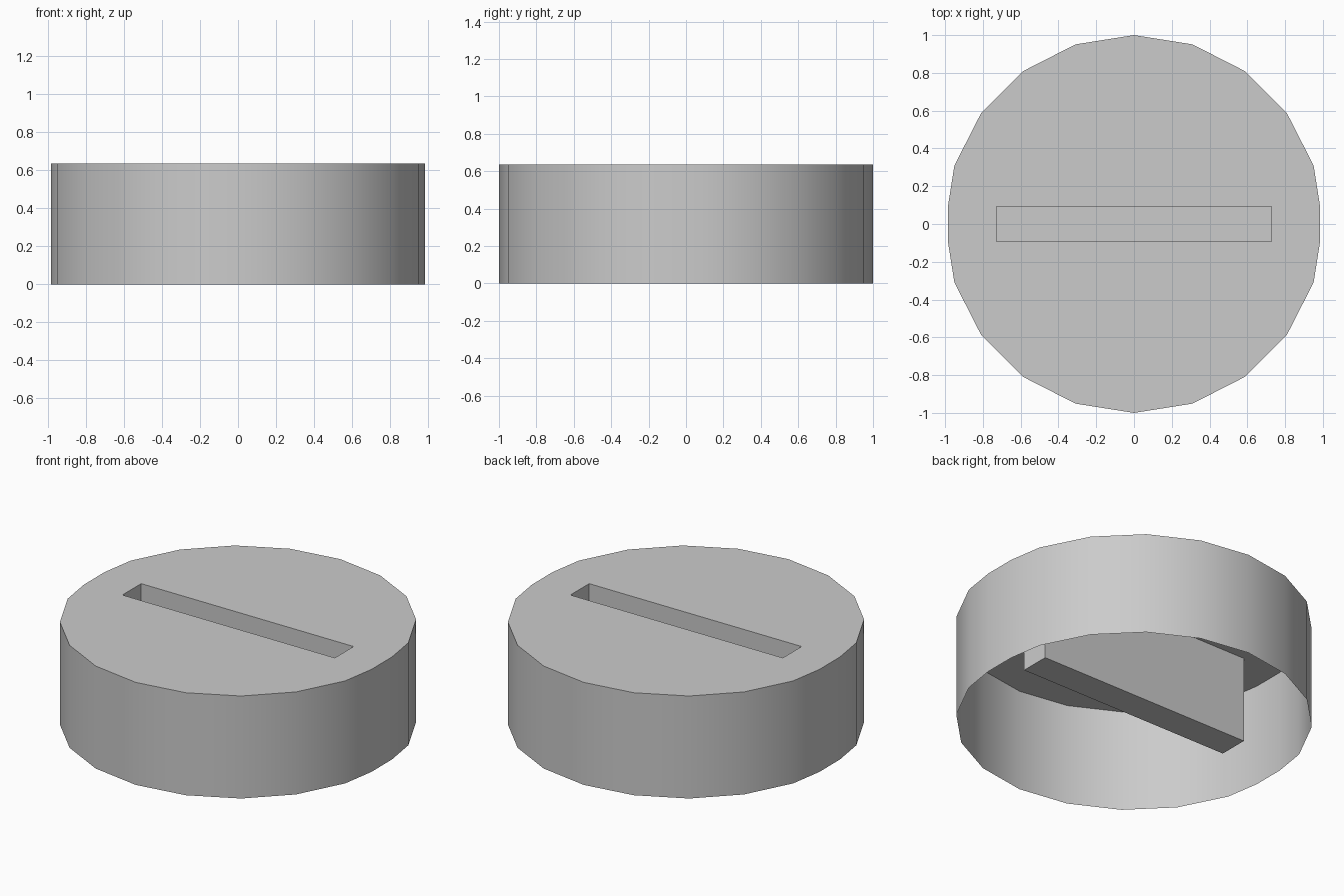
import bpy, bmesh, math

cube = bpy.data.objects.get("Cube")
if cube:
    bpy.data.objects.remove(cube, do_unlink=True)

HEIGHT, SLOT_FLOOR = 0.635, 0.10
SLOT_X, SLOT_Y = 0.728, 0.092
SIDES, FLAT_X = 20, 0.984

grey = bpy.data.materials.new("plain grey")
grey.use_nodes = True
colour = (0.6, 0.6, 0.6, 1)
grey.diffuse_color = colour
grey.node_tree.nodes["Principled BSDF"].inputs["Base Color"].default_value = colour

# Round outline, with the left and right corners trimmed flat
outline = []
for i in range(SIDES):
    a = math.tau * i / SIDES
    x, y = math.cos(a), math.sin(a)
    if abs(x) > FLAT_X:
        side = math.copysign(1, x)
        outline += [(side * FLAT_X, -side * 0.1), (side * FLAT_X, side * 0.1)]
    else:
        outline.append((x, y))
slot = [(-SLOT_X, -SLOT_Y), (SLOT_X, -SLOT_Y), (SLOT_X, SLOT_Y), (-SLOT_X, SLOT_Y)]

bm = bmesh.new()


def wall(points, low):
    """Upright band of faces from the lid down to a given height."""
    top = [bm.verts.new((x, y, HEIGHT)) for x, y in points]
    bottom = [bm.verts.new((x, y, low)) for x, y in points]
    rim = []
    for i in range(len(points)):
        j = (i + 1) % len(points)
        bm.faces.new((bottom[i], bottom[j], top[j], top[i]))
        rim.append(bm.edges.get((top[i], top[j])))
    return bottom, rim


# Outer wall, open underneath
_, outer_rim = wall(outline, 0)

# Deep slot pocket with a closed floor
floor, slot_rim = wall(slot, SLOT_FLOOR)
bm.faces.new(floor)

# Lid around the slot
bmesh.ops.triangle_fill(bm, edges=outer_rim + slot_rim, use_beauty=True,
                        normal=(0, 0, 1))
bmesh.ops.recalc_face_normals(bm, faces=bm.faces[:])
lid = [f for f in bm.faces if all(v.co.z > HEIGHT - 0.001 for v in f.verts)]
if lid[0].normal.z < 0:
    bmesh.ops.reverse_faces(bm, faces=bm.faces[:])

mesh = bpy.data.meshes.new("slotted_cap")
bm.to_mesh(mesh)
bm.free()
mesh.materials.append(grey)
cap = bpy.data.objects.new("slotted_cap", mesh)
bpy.context.collection.objects.link(cap)

bpy.ops.object.select_all(action='DESELECT')
cap.select_set(True)
bpy.context.view_layer.objects.active = cap
bpy.ops.object.shade_smooth_by_angle(angle=math.radians(30))
